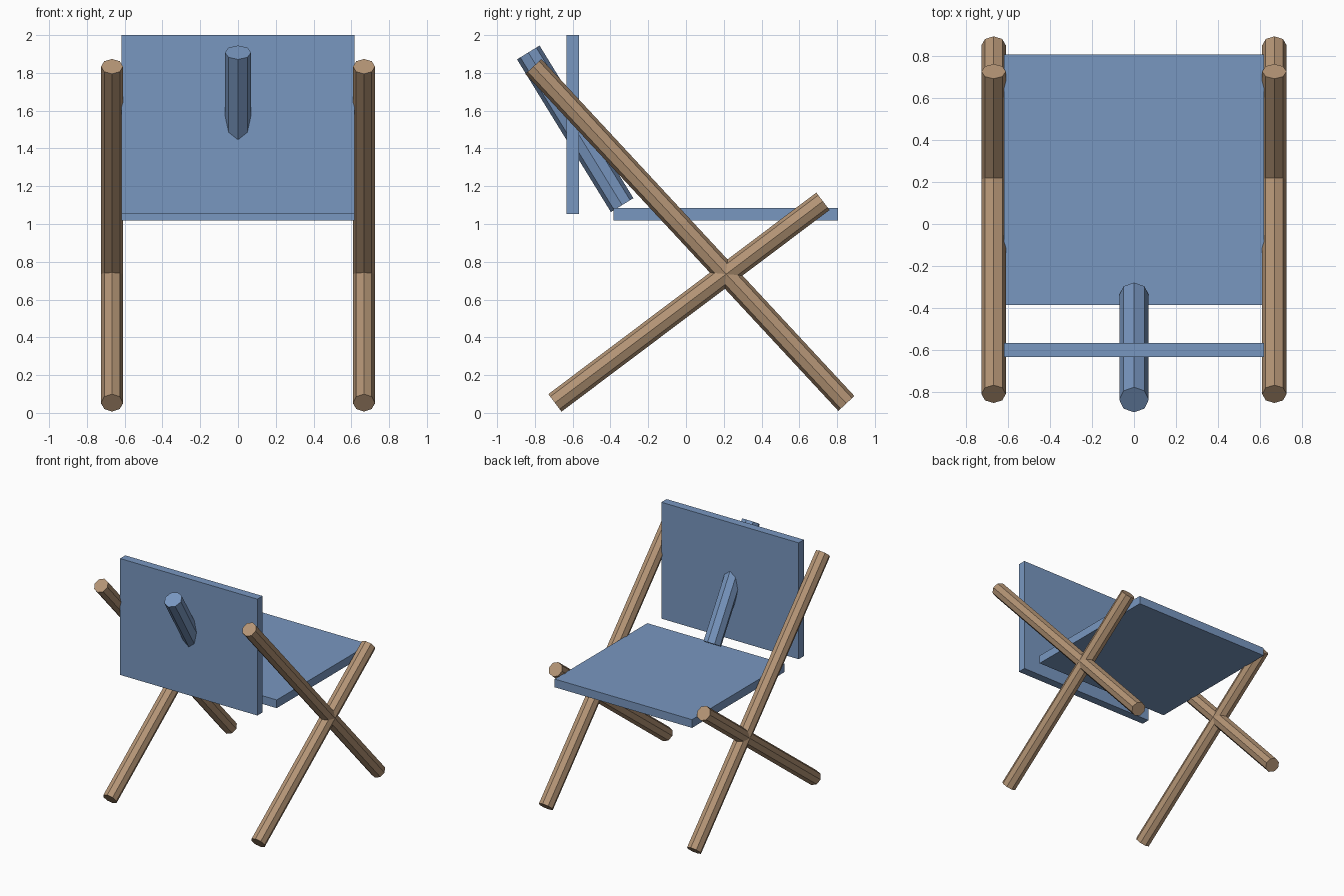
import bpy, math
from mathutils import Vector

if "Cube" in bpy.data.objects:
    bpy.data.objects.remove(bpy.data.objects["Cube"])


def material(name, color):
    m = bpy.data.materials.new(name)
    m.diffuse_color = color
    m.use_nodes = True
    m.node_tree.nodes["Principled BSDF"].inputs["Base Color"].default_value = m.diffuse_color
    return m


blue = material("blue_fabric", (0.19, 0.31, 0.53, 1))
wood = material("wood", (0.46, 0.30, 0.18, 1))


def panel(name, lo, hi, mat):
    lo, hi = Vector(lo), Vector(hi)
    bpy.ops.mesh.primitive_cube_add(size=1, location=(lo + hi) / 2)
    ob = bpy.context.object
    ob.name = name
    ob.scale = hi - lo
    bpy.ops.object.transform_apply(location=False, rotation=False, scale=True)
    ob.data.materials.append(mat)
    return ob


def rod(name, x, start, end, radius, mat):
    """Eight-sided rod in the plane x, between two (y, z) points."""
    dy, dz = end[0] - start[0], end[1] - start[1]
    bpy.ops.mesh.primitive_cylinder_add(
        vertices=8, radius=radius, depth=math.hypot(dy, dz),
        location=(x, (start[0] + end[0]) / 2, (start[1] + end[1]) / 2),
        rotation=(math.atan2(-dy, dz), 0, 0))
    ob = bpy.context.object
    ob.name = name
    ob.data.materials.append(mat)
    return ob


# Seat and backrest panels
panel("seat", (-0.618, -0.385, 1.018), (0.618, 0.805, 1.085), blue)
panel("backrest", (-0.618, -0.633, 1.053), (0.618, -0.566, 2.0), blue)

# Slanted support bar through the backrest
rod("back_support", 0, (-0.338, 1.10), (-0.835, 1.908), 0.07, blue)

# Crossed legs on both sides
for side, x in (("left", -0.667), ("right", 0.667)):
    rod("long_leg_" + side, x, (0.849, 0.05), (-0.808, 1.834), 0.058, wood)
    rod("short_leg_" + side, x, (-0.694, 0.053), (0.725, 1.12), 0.058, wood)
